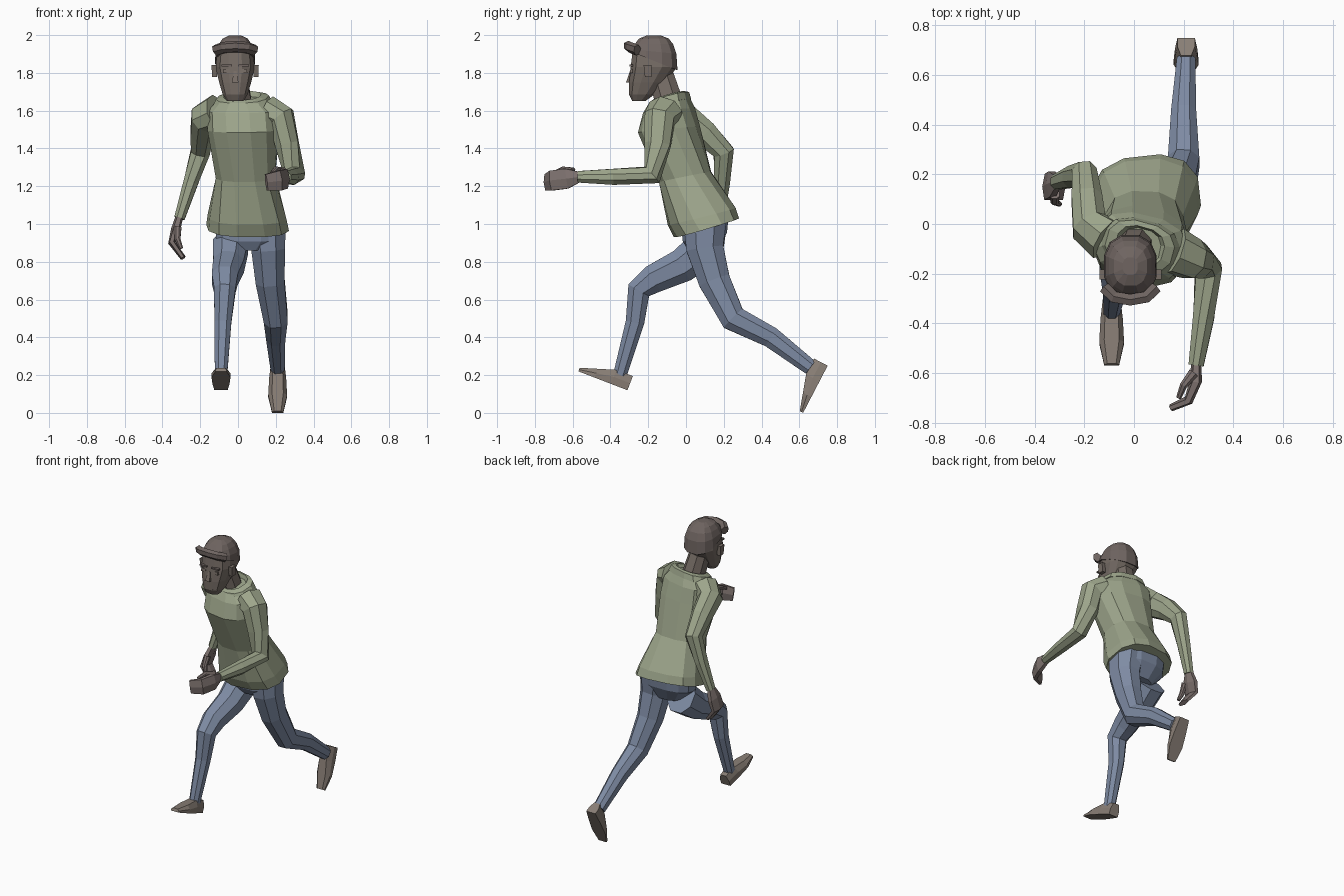
import bpy, bmesh, math
from mathutils import Vector

if "Cube" in bpy.data.objects:
    bpy.data.objects.remove(bpy.data.objects["Cube"], do_unlink=True)


def material(name, *rgb):
    mat = bpy.data.materials.new(name)
    mat.use_nodes = True
    mat.diffuse_color = (*rgb, 1)
    mat.node_tree.nodes["Principled BSDF"].inputs["Base Color"].default_value = (*rgb, 1)
    return mat


SHIRT = material("sage shirt", .34, .38, .26)
JEANS = material("blue denim", .21, .26, .37)
SKIN = material("face skin", .18, .15, .13)
HAIR = material("dark hair", .16, .13, .12)
HAND = material("hand skin", .21, .17, .16)
SHOE = material("shoe leather", .25, .21, .18)


def loft(name, rings, mat):
    """Skin a list of equal point rings and close both ends."""
    bm = bmesh.new()
    loops = [[bm.verts.new(point) for point in ring] for ring in rings]
    for lower, upper in zip(loops, loops[1:]):
        for i in range(len(lower)):
            bm.faces.new((lower[i - 1], lower[i], upper[i], upper[i - 1]))
    bm.faces.new(loops[0])
    bm.faces.new(loops[-1])
    bmesh.ops.recalc_face_normals(bm, faces=bm.faces)
    mesh = bpy.data.meshes.new(name)
    bm.to_mesh(mesh)
    bm.free()
    mesh.materials.append(mat)
    bpy.context.collection.objects.link(bpy.data.objects.new(name, mesh))


def outline(sides, boxy):
    """Points of a rounded-box outline of unit half size."""
    for i in range(sides):
        angle = math.tau * (i + .5) / sides
        c, s = math.cos(angle), math.sin(angle)
        yield math.copysign(abs(c) ** boxy, c), math.copysign(abs(s) ** boxy, s)


def level_ring(x, y, z, half_width, half_depth, yaw=0, pitch=0):
    """Nearly horizontal ring; pitch lifts its back edge."""
    ring = []
    for c, s in outline(12, .8):
        u, v = c * half_width, s * half_depth
        ring.append((x + u * math.cos(yaw) - v * math.sin(yaw),
                     y + u * math.sin(yaw) + v * math.cos(yaw), z + pitch * v))
    return ring


def tube(name, path, widths, depths, side, mat, sides=8):
    """Tube along a path, with half widths along the side axis and half depths across it."""
    path = [Vector(point) for point in path]
    last = len(path) - 1
    rings = []
    for i, point in enumerate(path):
        before = (point - path[max(i - 1, 0)]).normalized()
        after = (path[min(i + 1, last)] - point).normalized()
        along = (before + after).normalized()
        u = Vector(side)
        u = (u - along * u.dot(along)).normalized()
        v = along.cross(u)
        rings.append([point + u * c * widths[i] + v * s * depths[i]
                      for c, s in outline(sides, .9)])
    loft(name, rings, mat)


def limb(name, path, start, end, side, mat):
    """Tube that tapers evenly and is a little deeper than wide."""
    steps = len(path) - 1
    sizes = [start + (end - start) * i / steps for i in range(len(path))]
    tube(name, path, sizes, [size * 1.1 for size in sizes], side, mat)


def hand(name, path, side):
    """Flat mitten hand: narrow wrist, broad palm, thin fingertips."""
    tube(name, path, (.03, .06, .06, .05), (.02, .025, .02, .015), side, HAND, 6)


def shoe(name, x, heel, toe):
    """Wedge from heel to toe, given as points of the sole in the side plane."""
    heel, toe = Vector((x, *heel)), Vector((x, *toe))
    along = (toe - heel).normalized()
    up = Vector((0, along.z, -along.y))
    rings = []
    for i, (height, width) in enumerate(((.08, .035), (.08, .045), (.05, .05), (.02, .03))):
        sole = heel.lerp(toe, i / 3)
        half = [(1, 0), (1, .5), (.6, 1)]
        corners = half + [(-w, h) for w, h in reversed(half)]
        rings.append([sole + Vector((w * width, 0, 0)) + up * h * height for w, h in corners])
    loft(name, rings, SHOE)


def block(name, center, size, mat, top=1):
    """Small block whose upper end narrows and keeps its back in place."""
    x, y, z = center
    w, d, h = (s / 2 for s in size)
    loft(name, [[(x + i * w * k, y + d + (j - 1) * d * k, z + side * h)
                 for i, j in ((-1, -1), (1, -1), (1, 1), (-1, 1))]
                for side, k in ((-1, 1), (1, top))], mat)


# Shirt: the spine leans forward and the shoulders twist with height
def shirt_ring(z, half_width, half_depth, pitch=.2):
    rise = z - 1
    return level_ring(.05 - rise * .04, max(-.09, .1 - rise * .42), z,
                      half_width, half_depth, .1 - rise * .55, pitch)


loft("shirt_body", [
    shirt_ring(.98, .22, .17, .3), shirt_ring(1.04, .21, .18, .25),
    shirt_ring(1.25, .16, .14), shirt_ring(1.5, .19, .16, .1),
    shirt_ring(1.6, .19, .13, .1), shirt_ring(1.66, .13, .1)], SHIRT)
loft("shirt_collar", [
    shirt_ring(1.63, .16, .11, .3), shirt_ring(1.67, .14, .1, .3),
    shirt_ring(1.68, .1, .08, .3), shirt_ring(1.64, .07, .07, .3)], SHIRT)

# Sleeves from shoulder to wrist
limb("left_sleeve", [
    (.16, -.11, 1.59), (.23, -.14, 1.56), (.26, -.15, 1.42),
    (.3, -.18, 1.26), (.28, -.38, 1.25), (.25, -.57, 1.25)], .09, .03, (1, 0, 1), SHIRT)
limb("right_sleeve", [
    (-.11, -.06, 1.59), (-.18, -.01, 1.56), (-.19, .1, 1.48),
    (-.2, .2, 1.38), (-.25, .19, 1.22), (-.31, .17, 1.03)], .09, .03, (1, 0, 0), SHIRT)

# Hands with bent fingers and thumbs
hand("left_hand", [(.25, -.56, 1.25), (.25, -.63, 1.24),
                   (.22, -.71, 1.23), (.15, -.74, 1.22)], (0, 0, 1))
limb("left_thumb", [(.24, -.6, 1.28), (.2, -.65, 1.29), (.18, -.7, 1.27)],
     .02, .01, (0, 0, 1), HAND)
hand("right_hand", [(-.31, .17, 1.04), (-.33, .16, .97),
                    (-.35, .15, .9), (-.29, .14, .82)], (0, 1, 0))
limb("right_thumb", [(-.32, .12, .98), (-.32, .09, .92), (-.3, .08, .87)],
     .02, .01, (0, 1, 0), HAND)

# Trousers from hip to ankle
loft("trouser_seat", [
    level_ring(.06, .09, .86, .1, .08),
    level_ring(.06, .1, .93, .18, .12, 0, .2),
    level_ring(.06, .1, 1.02, .19, .13, 0, .2)], JEANS)
limb("left_trouser_leg", [
    (.15, .1, 1), (.16, .1, .87), (.17, .15, .7),
    (.2, .25, .5), (.2, .45, .4), (.21, .66, .24)], .11, .04, (1, 0, 0), JEANS)
limb("right_trouser_leg", [
    (-.04, .11, .88), (-.05, -.02, .78), (-.07, -.17, .71),
    (-.07, -.25, .65), (-.08, -.27, .48), (-.09, -.35, .2)], .1, .035, (1, 0, 0), JEANS)

shoe("right_shoe", -.09, (-.31, .12), (-.57, .22))
shoe("left_shoe", .21, (.75, .25), (.62, 0))

# Head: the jaw swells from the chin up to the temples, the crown is a dome
MIDDLE, BACK, TEMPLE = -.015, -.17, 1.83


def jaw_ring(t):
    swell = t ** .6
    return level_ring(MIDDLE, BACK - .08 * (1 - t), TEMPLE - .18 * (1 - t),
                      .045 + .06 * swell, .035 + .09 * swell)


def dome_ring(angle, grow, pitch=0):
    size = grow * math.cos(angle) ** .6
    return level_ring(MIDDLE, BACK, TEMPLE + .17 * grow * math.sin(angle),
                      .11 * size, .13 * size, 0, pitch)


limb("neck", [(.01, -.08, 1.6), (0, -.1, 1.68), (MIDDLE, -.13, 1.78)],
     .075, .065, (1, 0, 0), SKIN)
loft("head", [jaw_ring(t) for t in (0, .2, .55)]
     + [dome_ring(angle, .97) for angle in (0, .5, 1, 1.4)], SKIN)

# Hair cap, low at the nape, with a swept fringe
loft("hair", [dome_ring(.2, 1, -.4), dome_ring(.5, 1.02, -.1)]
     + [dome_ring(angle, 1) for angle in (.8, 1.1, 1.45)], HAIR)
arc = [math.radians(step) for step in (-70, -35, 0, 35, 70)]
tube("fringe", [(MIDDLE + .11 * math.sin(a), BACK - .135 * math.cos(a) ** .4,
                 1.91 + .03 * math.cos(a)) for a in arc],
     [.03] * len(arc), [.025] * len(arc), (0, -.5, 1), HAIR, 6)

# Face details
block("nose", (MIDDLE, -.3, 1.78), (.035, .035, .06), SKIN, .4)
block("lips", (MIDDLE, -.29, 1.7), (.06, .02, .015), SKIN, .8)
for side, name in ((1, "left"), (-1, "right")):
    block(name + "_ear", (MIDDLE + side * .11, -.2, 1.81), (.025, .035, .065), SKIN, 1.2)
    block(name + "_eye", (MIDDLE + side * .045, -.29, 1.81), (.04, .015, .02), SKIN, .8)
    block(name + "_brow", (MIDDLE + side * .045, -.29, 1.84), (.055, .02, .01), HAIR)
